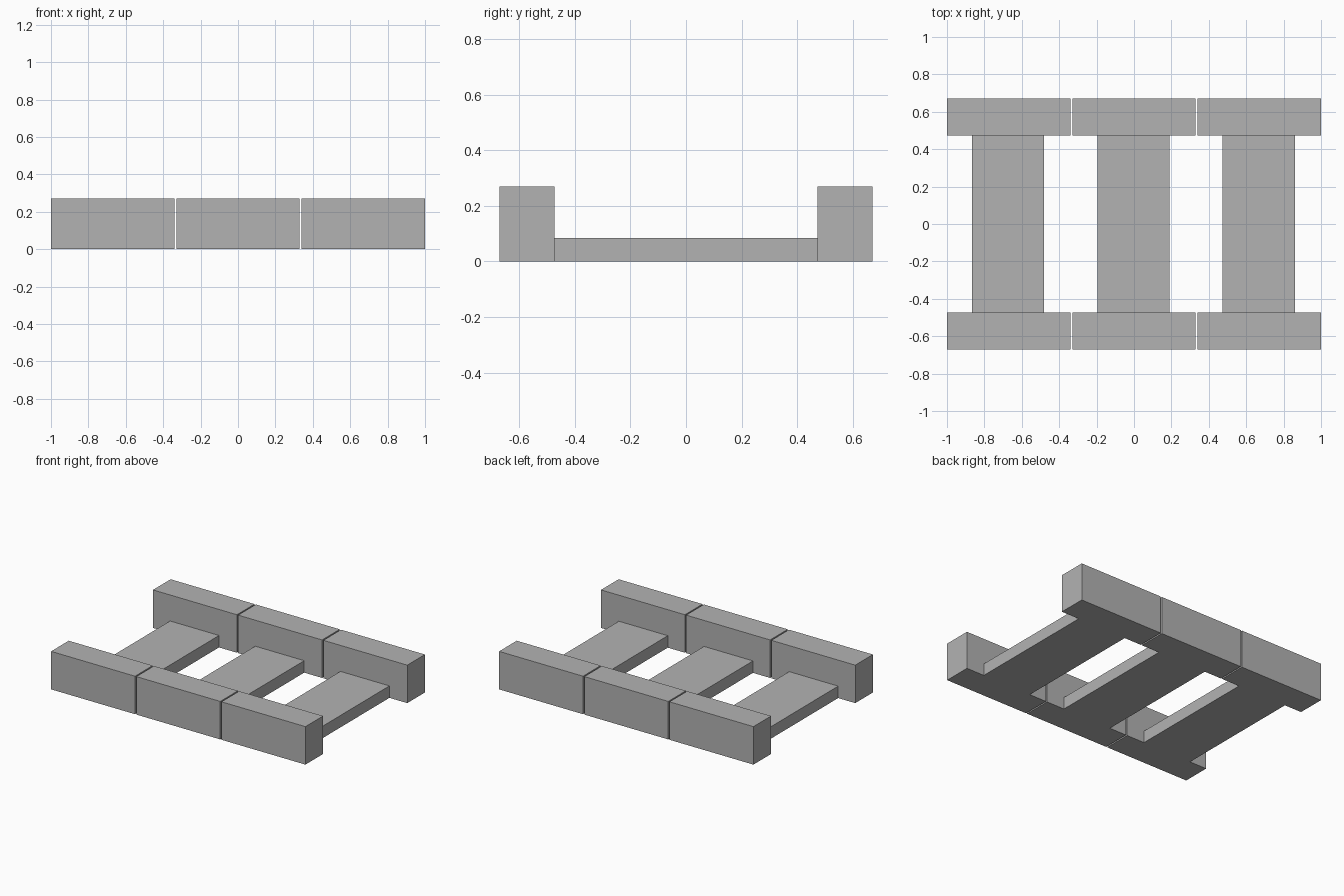
import bpy
import bmesh
from mathutils import Matrix, Vector

# Remove the default cube
cube = bpy.data.objects.get("Cube")
if cube:
    bpy.data.objects.remove(cube, do_unlink=True)

# Single plain grey
COLOUR = (0.45, 0.45, 0.45, 1.0)
grey = bpy.data.materials.new("plain_grey")
grey.use_nodes = True
grey.diffuse_color = COLOUR
grey.node_tree.nodes["Principled BSDF"].inputs["Base Color"].default_value = COLOUR

# Shared dimensions
PITCH = 0.67
BLOCK_WIDTH, BLOCK_HEIGHT = 0.66, 0.27
PLANK_WIDTH, PLANK_HEIGHT = 0.385, 0.085
INNER_Y, OUTER_Y = 0.473, 0.671


def box(name, x, width, y0, y1, height):
    """Box standing on the ground, centred on x and spanning y0 to y1."""
    size = Vector((width, y1 - y0, height))
    centre = Vector((x, (y0 + y1) / 2, height / 2))
    bm = bmesh.new()
    bmesh.ops.create_cube(bm, size=1, matrix=Matrix.LocRotScale(centre, None, size))
    mesh = bpy.data.meshes.new(name)
    bm.to_mesh(mesh)
    bm.free()
    mesh.materials.append(grey)
    obj = bpy.data.objects.new(name, mesh)
    bpy.context.collection.objects.link(obj)
    return obj


# Three segments: a low plank joining a tall block at each end
for side, label in ((-1, "right"), (0, "middle"), (1, "left")):
    x = side * PITCH
    box(f"{label}_plank", x - 0.003, PLANK_WIDTH, -INNER_Y, INNER_Y, PLANK_HEIGHT)
    box(f"{label}_front_block", x, BLOCK_WIDTH, -OUTER_Y, -INNER_Y, BLOCK_HEIGHT)
    box(f"{label}_back_block", x, BLOCK_WIDTH, INNER_Y, OUTER_Y, BLOCK_HEIGHT)
